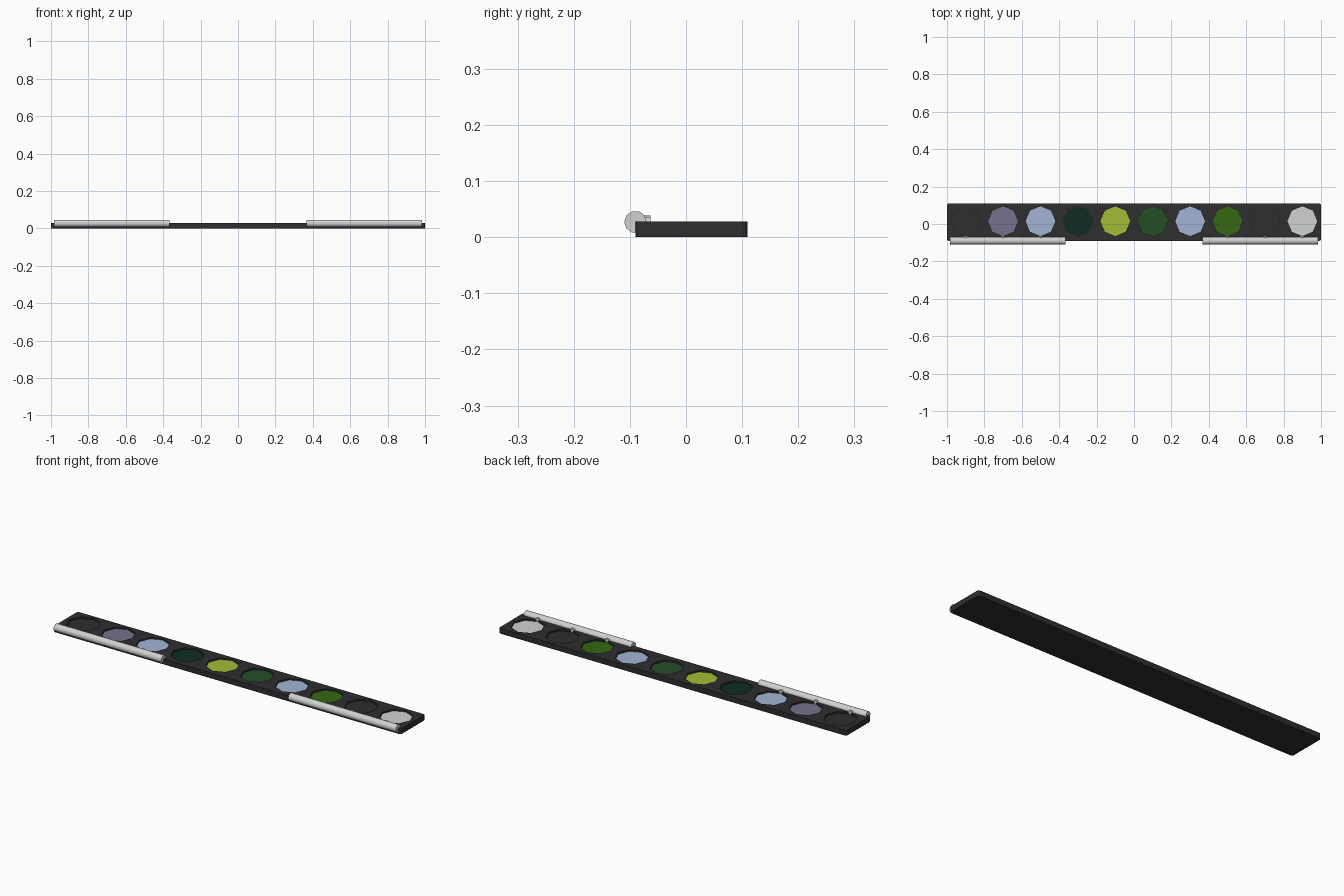
import bpy, bmesh, math
from mathutils import Matrix

if "Cube" in bpy.data.objects:
    bpy.data.objects.remove(bpy.data.objects["Cube"])


def mat(name, srgb):
    m = bpy.data.materials.new(name)
    lin = [((c / 255 + 0.055) / 1.055) ** 2.4 if c > 10 else c / 255 / 12.92 for c in srgb]
    m.diffuse_color = (*lin, 1)
    m.use_nodes = True
    m.node_tree.nodes["Principled BSDF"].inputs["Base Color"].default_value = m.diffuse_color
    return m


black = mat("black_plastic", (46, 46, 48))
silver = mat("silver_white", (208, 209, 209))
purple = mat("dusty_purple", (117, 113, 142))
blue = mat("pale_blue", (163, 180, 214))
teal = mat("dark_teal", (14, 44, 36))
lime = mat("lime", (160, 189, 53))
green = mat("forest_green", (36, 78, 38))
leaf = mat("leaf_green", (53, 103, 20))


def cylinder(name, r, depth, loc, sides, material, axis="Z", spin=0.0):
    bm = bmesh.new()
    bmesh.ops.create_cone(bm, cap_ends=True, segments=sides, radius1=r, radius2=r,
                          depth=depth, matrix=Matrix.Rotation(spin, 4, "Z"))
    rot = {"Z": Matrix(), "X": Matrix.Rotation(math.pi / 2, 4, "Y"),
           "Y": Matrix.Rotation(math.pi / 2, 4, "X")}[axis]
    bm.transform(Matrix.Translation(loc) @ rot)
    me = bpy.data.meshes.new(name)
    bm.to_mesh(me)
    bm.free()
    me.materials.append(material)
    ob = bpy.data.objects.new(name, me)
    bpy.context.collection.objects.link(ob)
    return ob


# Long tray with small rounded vertical corners
H, FLOOR, PAN_Y, R, SIDES = 0.028, 0.012, 0.015, 0.08, 8
bm = bmesh.new()
bmesh.ops.create_cube(bm, size=1, matrix=Matrix.Translation((0, 0.01, H / 2)) @ Matrix.Diagonal((2, 0.2, H, 1)))
upright = [e for e in bm.edges if abs(e.verts[0].co.z - e.verts[1].co.z) > 0.01]
bmesh.ops.bevel(bm, geom=upright, offset=0.01, segments=3, profile=0.5, affect="EDGES")
me = bpy.data.meshes.new("tray")
bm.to_mesh(me)
bm.free()
me.materials.append(black)
tray = bpy.data.objects.new("tray", me)
bpy.context.collection.objects.link(tray)

# Ten wells cut into the tray, each with a thin coloured pan
pans = [black, purple, blue, teal, lime, green, blue, leaf, black, silver]
for i, m in enumerate(pans):
    x = -0.9 + 0.2 * i
    cut = cylinder("well_cutter", R, 0.04, (x, PAN_Y, FLOOR + 0.02), SIDES, black)
    cut.hide_render = True
    cut.hide_set(True)
    mod = tray.modifiers.new("well", "BOOLEAN")
    mod.operation, mod.solver, mod.object = "DIFFERENCE", "EXACT", cut
    cylinder("paint_pan", R - 0.0005, 0.008, (x, PAN_Y, FLOOR + 0.004), SIDES, m)

# Two tubes along the front edge, each held by three small studs
for s in (-1, 1):
    tube = cylinder("front_tube", 0.02, 0.62, (s * 0.675, -0.09, 0.027), 10, silver, "X")
    for p in tube.data.polygons:
        p.use_smooth = abs(p.normal.x) < 0.5
    for x in (0.5, 0.7, 0.9):
        cylinder("tube_stud", 0.012, 0.03, (s * x, -0.078, 0.027), 8, silver, "Y")
